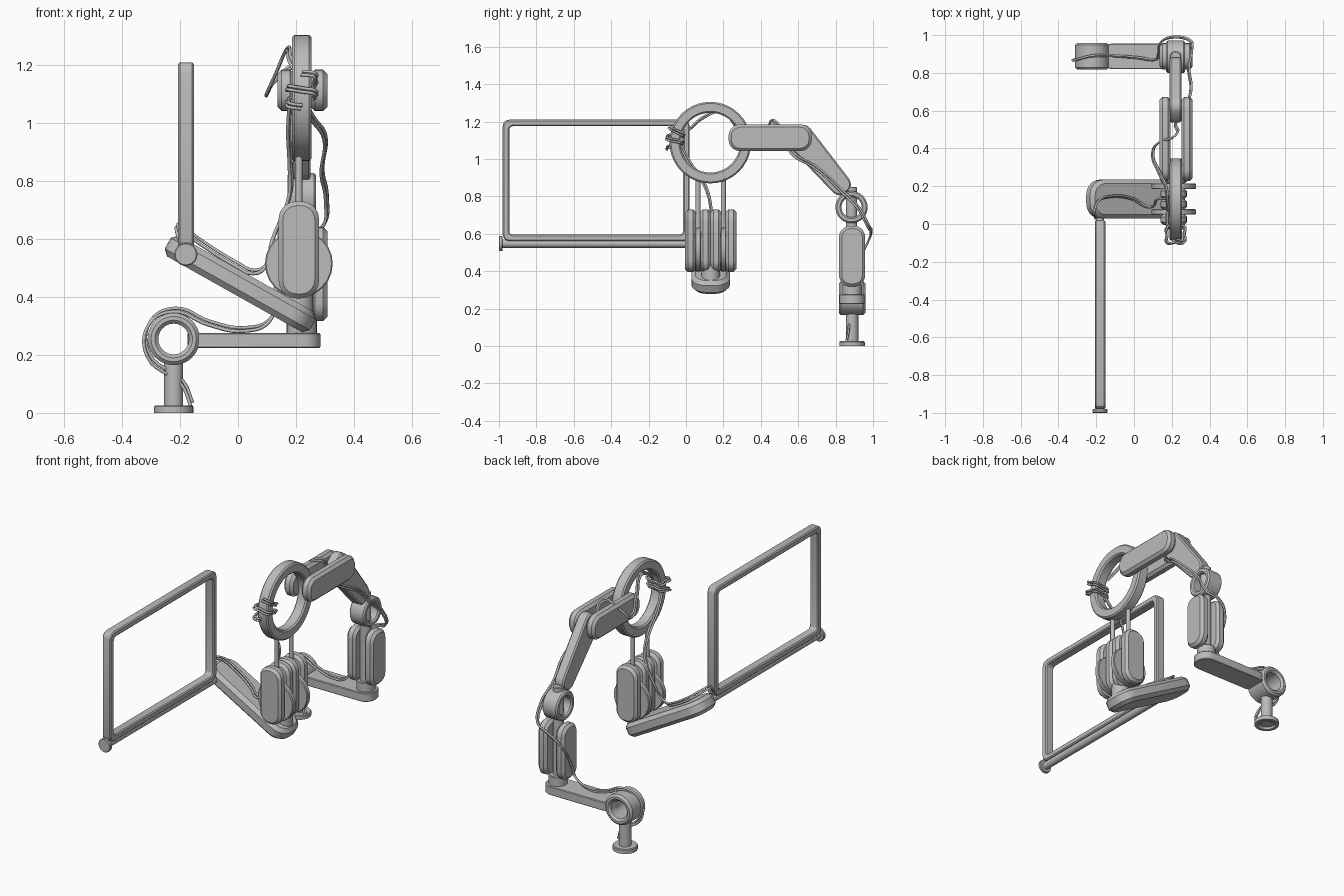
import bpy, bmesh, math
from mathutils import Vector, Matrix

if "Cube" in bpy.data.objects:
    bpy.data.objects.remove(bpy.data.objects["Cube"])

grey = bpy.data.materials.new("plain_grey")
grey.use_nodes = True
grey.diffuse_color = (0.5, 0.5, 0.5, 1)
grey.node_tree.nodes["Principled BSDF"].inputs["Base Color"].default_value = (0.5, 0.5, 0.5, 1)
X, Y, Z = Vector((1, 0, 0)), Vector((0, 1, 0)), Vector((0, 0, 1))


def finish(name, bm, bevel=0, angle=30):
    bmesh.ops.recalc_face_normals(bm, faces=bm.faces)
    if bevel:
        edges = [e for e in bm.edges if e.calc_face_angle(0) > 1]
        bmesh.ops.bevel(bm, geom=edges, offset=bevel, segments=1, affect='EDGES')
    mesh = bpy.data.meshes.new(name)
    bm.to_mesh(mesh)
    bm.free()
    mesh.materials.append(grey)
    obj = bpy.data.objects.new(name, mesh)
    bpy.context.collection.objects.link(obj)
    bpy.ops.object.select_all(action='DESELECT')
    obj.select_set(True)
    bpy.context.view_layer.objects.active = obj
    bpy.ops.object.shade_smooth_by_angle(angle=math.radians(angle))
    return obj


def rounded_rect(length, width, radius, steps=5, taper=1):
    pts = []
    for k, (sx, sy) in enumerate([(1, 1), (-1, 1), (-1, -1), (1, -1)]):
        for i in range(steps + 1):
            a = math.pi / 2 * (k + i / steps)
            x = sx * (length / 2 - radius) + radius * math.cos(a)
            y = sy * (width / 2 - radius) + radius * math.sin(a)
            pts.append((x, y * (taper if sx > 0 else 1)))
    return pts


# Rounded plate: long side along u, short side along v
def slab(name, centre, u, v, length, width, thick, radius, bevel=0.015, taper=1):
    bm = bmesh.new()
    n = u.cross(v)
    rings = []
    for s in (-0.5, 0.5):
        rings.append([bm.verts.new(Vector(centre) + u * a + v * b + n * s * thick)
                      for a, b in rounded_rect(length, width, radius, 5, taper)])
    for r in rings:
        bm.faces.new(r)
    count = len(rings[0])
    for i in range(count):
        j = (i + 1) % count
        bm.faces.new((rings[0][i], rings[0][j], rings[1][j], rings[1][i]))
    return finish(name, bm, bevel, 20)


# Turned part: (radius, height) profile around an axis; closed makes a ring
def lathe(name, profile, origin, axis, closed=False, segs=32):
    bm = bmesh.new()
    rot = Z.rotation_difference(axis).to_matrix()
    rings = []
    for r, h in profile:
        rings.append([bm.verts.new(Vector(origin) + rot @ Vector((
            r * math.cos(math.tau * i / segs), r * math.sin(math.tau * i / segs), h)))
            for i in range(segs)])
    pairs = list(zip(rings, rings[1:]))
    if closed:
        pairs.append((rings[-1], rings[0]))
    else:
        bm.faces.new(rings[0])
        bm.faces.new(rings[-1])
    for a, b in pairs:
        for i in range(segs):
            j = (i + 1) % segs
            bm.faces.new((a[i], a[j], b[j], b[i]))
    return finish(name, bm)


def rod(name, start, end, r, c=0.004):
    d = Vector(end) - Vector(start)
    h = d.length
    return lathe(name, [(r - c, 0), (r, c), (r, h - c), (r - c, h)], start, d.normalized(), segs=24)


def ring(name, centre, axis, outer, inner, width, c):
    w = width / 2
    return lathe(name, [(inner, -w + c), (inner + c, -w), (outer - c, -w), (outer, -w + c),
                        (outer, w - c), (outer - c, w), (inner + c, w), (inner, w - c)],
                 centre, axis, True, 40)


# Twin cable following a smooth path
def cable(name, path, gap=(0.006, 0.005, 0.012)):
    for k, side in enumerate((-0.5, 0.5)):
        cu = bpy.data.curves.new(name, 'CURVE')
        cu.dimensions = '3D'
        cu.bevel_depth = 0.006
        cu.bevel_resolution = 1
        cu.resolution_u = 6
        sp = cu.splines.new('BEZIER')
        sp.bezier_points.add(len(path) - 1)
        for p, co in zip(sp.bezier_points, path):
            p.co = Vector(co) + Vector(gap) * side
            p.handle_left_type = p.handle_right_type = 'AUTO'
        tmp = bpy.data.objects.new(name, cu)
        bpy.context.collection.objects.link(tmp)
        dg = bpy.context.evaluated_depsgraph_get()
        mesh = bpy.data.meshes.new_from_object(tmp.evaluated_get(dg))
        bpy.data.objects.remove(tmp)
        mesh.materials.clear()
        mesh.materials.append(grey)
        obj = bpy.data.objects.new(name + "_" + "ab"[k], mesh)
        bpy.context.collection.objects.link(obj)
        for p in mesh.polygons:
            p.use_smooth = True


# Open rectangular frame and its hinge rod
bm = bmesh.new()
loops = []
for l, w, r, x in [(1, .65, .035, -.207), (1, .65, .035, -.152),
                   (.93, .58, .02, -.152), (.93, .58, .02, -.207)]:
    loops.append([bm.verts.new((x, -.48 + a, .885 + b)) for a, b in rounded_rect(l, w, r, 3)])
for a, b in zip(loops, loops[1:] + loops[:1]):
    for i in range(len(a)):
        j = (i + 1) % len(a)
        bm.faces.new((a[i], a[j], b[j], b[i]))
finish("frame", bm, 0.006)
rod("hinge_rod", (-.18, -.99, .547), (-.18, .06, .547), .022)
rod("hinge_cap", (-.18, -1, .547), (-.18, -.98, .547), .04)

# Sloping arm under the frame
slope = Vector((.52, 0, -.292)).normalized()
slab("sloping_arm", (.008, .132, .445), slope, Y, .575, .205, .082, .08, .02)
rod("arm_neck", (.21, .132, .33), (.21, .132, .45), .05)

# Twin joint: discs sandwiched between upright pods, hung from two rods
for side, y in (("front", .064), ("back", .2)):
    rod(side + "_joint_disc", (.21, y - .015, .515), (.21, y + .015, .515), .117)
    rod(side + "_hanger", (.21, y, .5), (.21, y, .93), .013)
    for k, off in enumerate((-.04, .04)):
        slab(f"{side}_pod_{k + 1}", (.21, y + off, .563), Z, X, .335, .14, .058, .062)

# Large ring and the shoulder around it
ring("large_ring", (.22, .13, 1.087), X, .218, .16, .066, .008)
for side, x in (("left", .28), ("right", .165)):
    slab(side + "_shoulder", (x, .45, 1.113), Y, Z, .445, .143, .058, .062)
rod("shoulder_pin", (.17, .6, 1.113), (.275, .6, 1.113), .05)

# Tapered link down to the elbow ring
fall = Vector((0, .245, -.285)).normalized()
slab("elbow_link", (.22, .715, .99), fall, fall.cross(X), .44, .15, .062, .055, .008, .76)

# Elbow ring on a post between two pods
ring("elbow_ring", (.22, .885, .742), X, .086, .054, .1, .008)
rod("elbow_post", (.22, .885, .3), (.22, .885, .85), .03)
for side, x in (("left", .28), ("right", .165)):
    slab(side + "_elbow_pod", (x, .888, .48), Z, Y, .325, .14, .058, .06)
rod("elbow_collar", (.22, .888, .27), (.22, .888, .33), .052)

# Foot arm, hub, post and base
slab("foot_arm", (.055, .888, .25), X, Y, .46, .135, .052, .06, .004)
ring("foot_hub", (-.222, .888, .255), Y, .09, .053, .142, .012)
rod("foot_post", (-.222, .888, .01), (-.222, .888, .175), .033)
lathe("foot_base", [(.045, .012), (.05, 0), (.068, 0), (.068, .022), (.064, .026), (.03, .026)],
      (-.222, .888, 0), Z)

# Cables along the arms
cable("foot_cable", [(-.16, .86, .03), (-.19, .87, .1), (-.31, .87, .2), (-.305, .87, .31),
                     (-.22, .89, .355), (-.1, .89, .31), (.02, .88, .288), (.11, .87, .32),
                     (.13, .9, .42), (.15, .97, .55), (.22, .99, .61), (.29, .975, .64),
                     (.305, .92, .74), (.29, .83, .83), (.3, .7, .95), (.25, .57, 1.03),
                     (.22, .53, 1.1), (.22, .47, 1.2), (.13, .43, 1.15), (.1, .38, 1.1),
                     (.13, .28, 1.17), (.17, .19, 1.255), (.18, .09, 1.22), (.21, .02, 1.16)])
wrap = []
for i in range(17):
    turn = math.tau * i / 8
    a = math.radians(158 + 30 * i / 16)
    r = .19 + .04 * max(-1, min(1, 1.4 * math.cos(turn)))
    wrap.append((.22 + .045 * max(-1, min(1, 1.4 * math.sin(turn))),
                 .13 + r * math.cos(a), 1.087 + r * math.sin(a)))
cable("ring_wrap", wrap)
cable("arm_cable", [(.18, -.03, 1.07), (.175, .02, .98), (.18, .1, .86), (.18, .13, .76),
                    (.12, .13, .6), (.09, .09, .5), (.05, .1, .487), (0, .13, .51),
                    (-.13, .145, .59), (-.19, .12, .635), (-.21, .07, .645), (-.2, .03, .6)])
